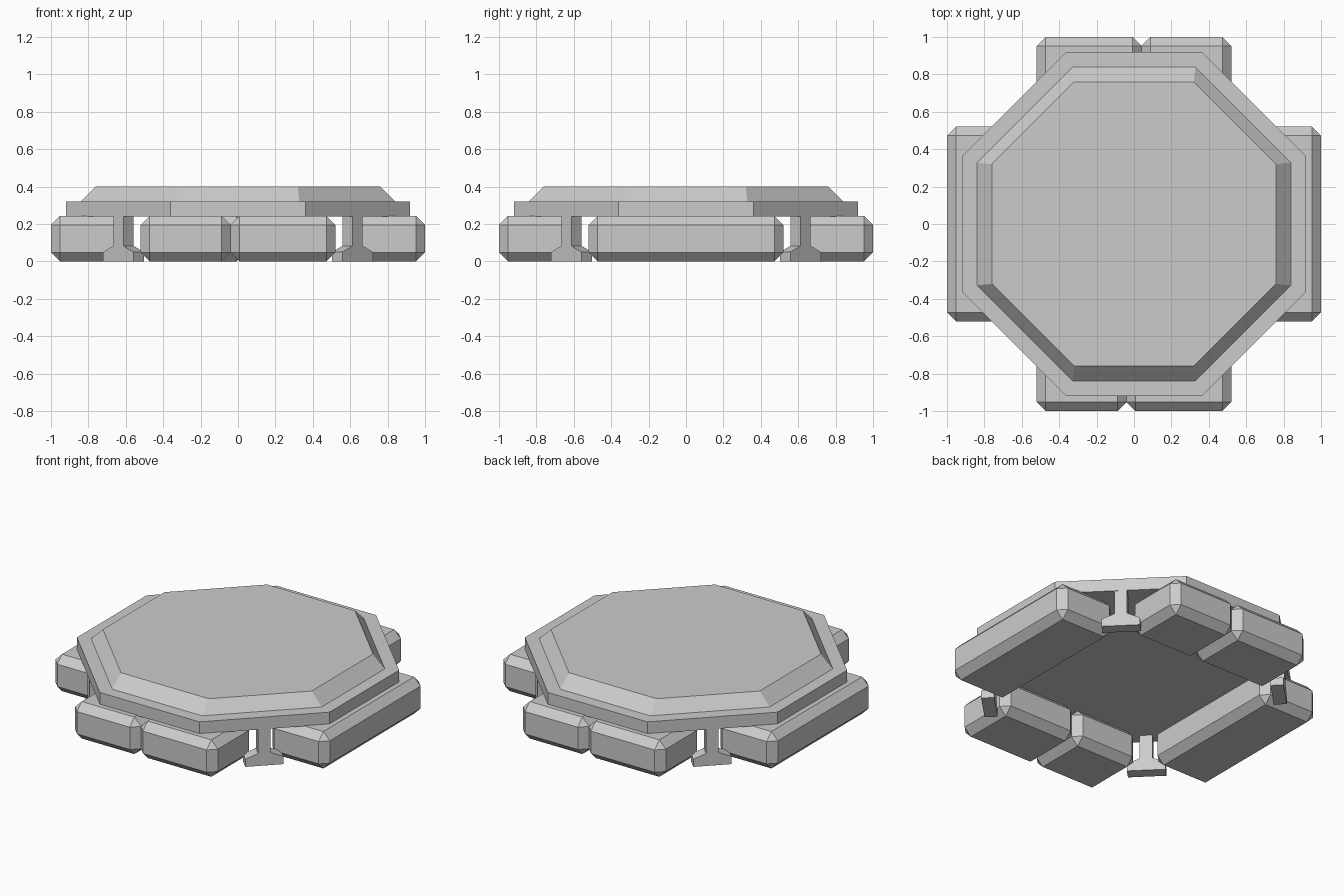
import bpy, math
from mathutils import Matrix

if "Cube" in bpy.data.objects:
    bpy.data.objects.remove(bpy.data.objects["Cube"])


def make_object(name, verts, faces):
    mesh = bpy.data.meshes.new(name)
    mesh.from_pydata(verts, [], faces)
    obj = bpy.data.objects.new(name, mesh)
    bpy.context.collection.objects.link(obj)
    return obj


def loft(name, rings):
    """Join matching closed rings of points and cap both ends."""
    n = len(rings[0])
    faces = [list(reversed(range(n))), [(len(rings) - 1) * n + i for i in range(n)]]
    for r in range(len(rings) - 1):
        for i in range(n):
            j = (i + 1) % n
            faces.append([r * n + i, r * n + j, (r + 1) * n + j, (r + 1) * n + i])
    return make_object(name, [p for ring in rings for p in ring], faces)


def octagon(a, b, z):
    """Counter-clockwise octagon: a is the half extent, b the half flat edge."""
    return [(b, -a, z), (a, -b, z), (a, b, z), (b, a, z),
            (-b, a, z), (-a, b, z), (-a, -b, z), (-b, -a, z)]


def rail(name, x0, x1, angle):
    """Chamfered block along the front side, turned about z."""
    y0, y1, z0, z1 = -1.0, -0.58, 0.0, 0.243
    rings = [[(x0, y0, z), (x1, y0, z), (x1, y1, z), (x0, y1, z)] for z in (z0, z1)]
    obj = loft(name, rings)
    obj.data.transform(Matrix.Rotation(math.radians(angle), 4, 'Z'))
    bevel = obj.modifiers.new("chamfer", 'BEVEL')
    bevel.width = 0.048
    bevel.segments = 1


# Octagonal platform with a stepped, sloping raised top
loft("platform", [octagon(0.92, 0.362, 0.24), octagon(0.92, 0.362, 0.32),
                  octagon(0.84, 0.328, 0.32), octagon(0.76, 0.32, 0.40)])

# Chamfered rails: split on front and back, whole on the two sides
for side, angle in (("front", 0), ("back", 180)):
    rail(side + "_rail_long", -0.04, 0.52, angle)
    rail(side + "_rail_short", -0.52, -0.04, angle)
for side, angle in (("right", 90), ("left", 270)):
    rail(side + "_rail", -0.52, 0.52, angle)

# Corner posts with splayed feet, flush with the diagonal platform edges
half = [(0.115, 0), (0.115, 0.05), (0.038, 0.083), (0.038, 0.24)]
profile = half + [(-x, z) for x, z in reversed(half)]
outer = 0.64 * math.sqrt(2)
for i in range(4):
    # back ring first so that normals face outward
    post = loft("corner_post_%d" % (i + 1),
                [[(x, y, z) for x, z in reversed(profile)] for y in (-outer, -outer + 0.078)])
    post.data.transform(Matrix.Rotation(math.radians(45 + 90 * i), 4, 'Z'))
    post.data.update()
